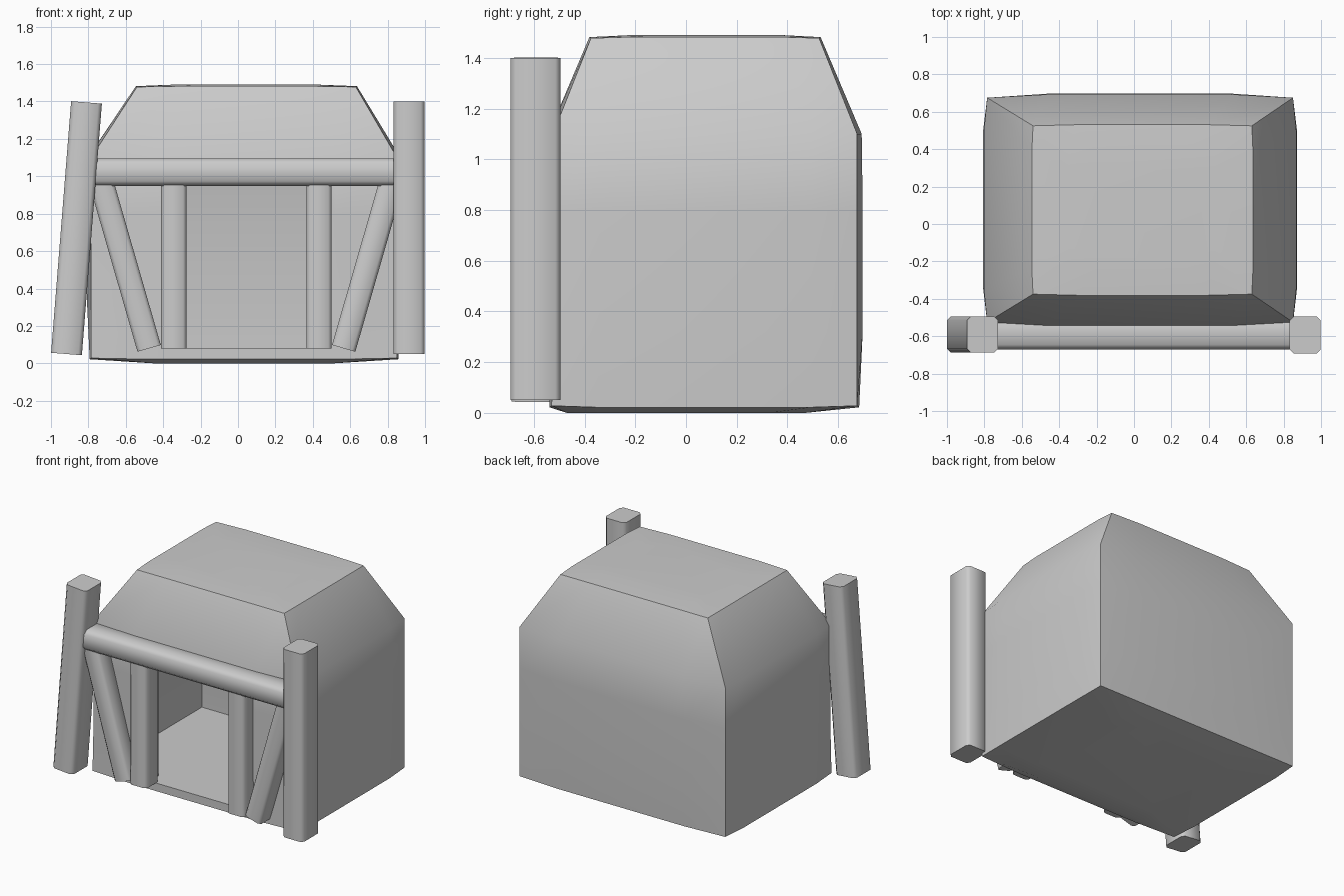
import bpy, bmesh, math
from mathutils import Vector

if "Cube" in bpy.data.objects:
    bpy.data.objects.remove(bpy.data.objects["Cube"])


def finish(bm, name, angle=35):
    bmesh.ops.recalc_face_normals(bm, faces=bm.faces)
    me = bpy.data.meshes.new(name)
    bm.to_mesh(me)
    bm.free()
    ob = bpy.data.objects.new(name, me)
    bpy.context.collection.objects.link(ob)
    smooth(ob, angle)
    return ob


def smooth(ob, angle):
    bpy.ops.object.select_all(action='DESELECT')
    ob.select_set(True)
    bpy.context.view_layer.objects.active = ob
    bpy.ops.object.shade_smooth_by_angle(angle=math.radians(angle))


def ring(bm, x0, x1, y0, y1, z, bulge=0.0, dz=0.0):
    """Rectangle with four points per side, the middle ones pushed out."""
    fx, fy = (x1 - x0) * 0.2, (y1 - y0) * 0.15
    b = bulge
    pts = [(x0, y0, 0), (x0 + fx, y0 - b, dz), (x1 - fx, y0 - b, dz),
           (x1, y0, 0), (x1 + b, y0 + fy, dz), (x1 + b, y1 - fy, dz),
           (x1, y1, 0), (x1 - fx, y1 + b, dz), (x0 + fx, y1 + b, dz),
           (x0, y1, 0), (x0 - b, y1 - fy, dz), (x0 - b, y0 + fy, dz)]
    return [bm.verts.new((x, y, z + h)) for x, y, h in pts]


def loft(name, rings):
    bm = bmesh.new()
    loops = [ring(bm, *r) for r in rings]
    for a, b in zip(loops, loops[1:]):
        for i in range(12):
            j = (i + 1) % 12
            bm.faces.new((a[i], a[j], b[j], b[i]))
    bm.faces.new(loops[0])
    bm.faces.new(loops[-1])
    return finish(bm, name)


def timber(name, p0, p1, width, y0, y1, c=0.02, level_ends=False):
    """Beam with chamfered long edges between two (x, z) points."""
    bm = bmesh.new()
    a, b = Vector((p0[0], 0, p0[1])), Vector((p1[0], 0, p1[1]))
    d = (b - a).normalized()
    side = Vector((d.z, 0, -d.x))
    h, m, q = width / 2, (y0 + y1) / 2, (y1 - y0) / 2
    prof = [(-h + c, -q), (h - c, -q), (h, -q + c), (h, q - c),
            (h - c, q), (-h + c, q), (-h, q - c), (-h, -q + c)]
    ends = [[bm.verts.new(e + side * s + Vector((0, m + t, 0)))
             for s, t in prof] for e in (a, b)]
    for i in range(8):
        j = (i + 1) % 8
        bm.faces.new((ends[0][i], ends[0][j], ends[1][j], ends[1][i]))
    bm.faces.new(ends[0])
    bm.faces.new(ends[1])
    return finish(bm, name, 50)


# Outer shell: slightly pillowed block with a sloping upper part
shell = loft("shell", [
    (-0.45, 0.51, -0.47, 0.47, 0.0),
    (-0.785, 0.85, -0.53, 0.675, 0.028, 0.008, -0.006),
    (-0.785, 0.85, -0.52, 0.675, 0.32, 0.022),
    (-0.785, 0.85, -0.52, 0.675, 0.80, 0.022),
    (-0.785, 0.85, -0.525, 0.675, 1.10, 0.018),
    (-0.54, 0.63, -0.375, 0.525, 1.478, 0.006, 0.004),
    (-0.35, 0.43, -0.22, 0.38, 1.49)])

# Hollow room and doorway cut from the shell
room = loft("room_cutter", [
    (-0.70, 0.765, -0.44, 0.59, 0.08),
    (-0.70, 0.765, -0.44, 0.59, 1.07),
    (-0.49, 0.58, -0.32, 0.47, 1.39)])
bm = bmesh.new()
bmesh.ops.create_cube(bm, size=1)
for v in bm.verts:
    v.co = Vector((0.045 + v.co.x * 0.74, -0.5 + v.co.y * 0.4,
                   0.54 + v.co.z * 0.92))
door = finish(bm, "doorway_cutter")
for cutter in (room, door):
    mod = shell.modifiers.new("cut", 'BOOLEAN')
    mod.operation = 'DIFFERENCE'
    mod.solver = 'EXACT'
    mod.object = cutter
    bpy.context.view_layer.objects.active = shell
    bpy.ops.object.modifier_apply(modifier=mod.name)
    bpy.data.objects.remove(cutter)
smooth(shell, 35)

# Large outer posts, the left one leaning inwards
timber("right_outer_post", (0.915, 0.05), (0.915, 1.40), 0.165, -0.692, -0.495)
timber("left_outer_post", (-0.917, 0.05), (-0.81, 1.395), 0.165, -0.688, -0.495)

# Lintel across the front
timber("lintel", (-0.78, 1.022), (0.84, 1.022), 0.145, -0.67, -0.49, 0.025)

# Door posts and slanting braces, mirrored about the doorway centre
for label, s in (("left", -1), ("right", 1)):
    x = lambda o: 0.045 + s * o
    timber(label + "_door_post", (x(0.388), 0.08), (x(0.388), 0.98),
           0.135, -0.65, -0.50, 0.018)
    timber(label + "_brace", (x(0.52), 0.08), (x(0.785), 1.0),
           0.13, -0.648, -0.50, 0.018)
